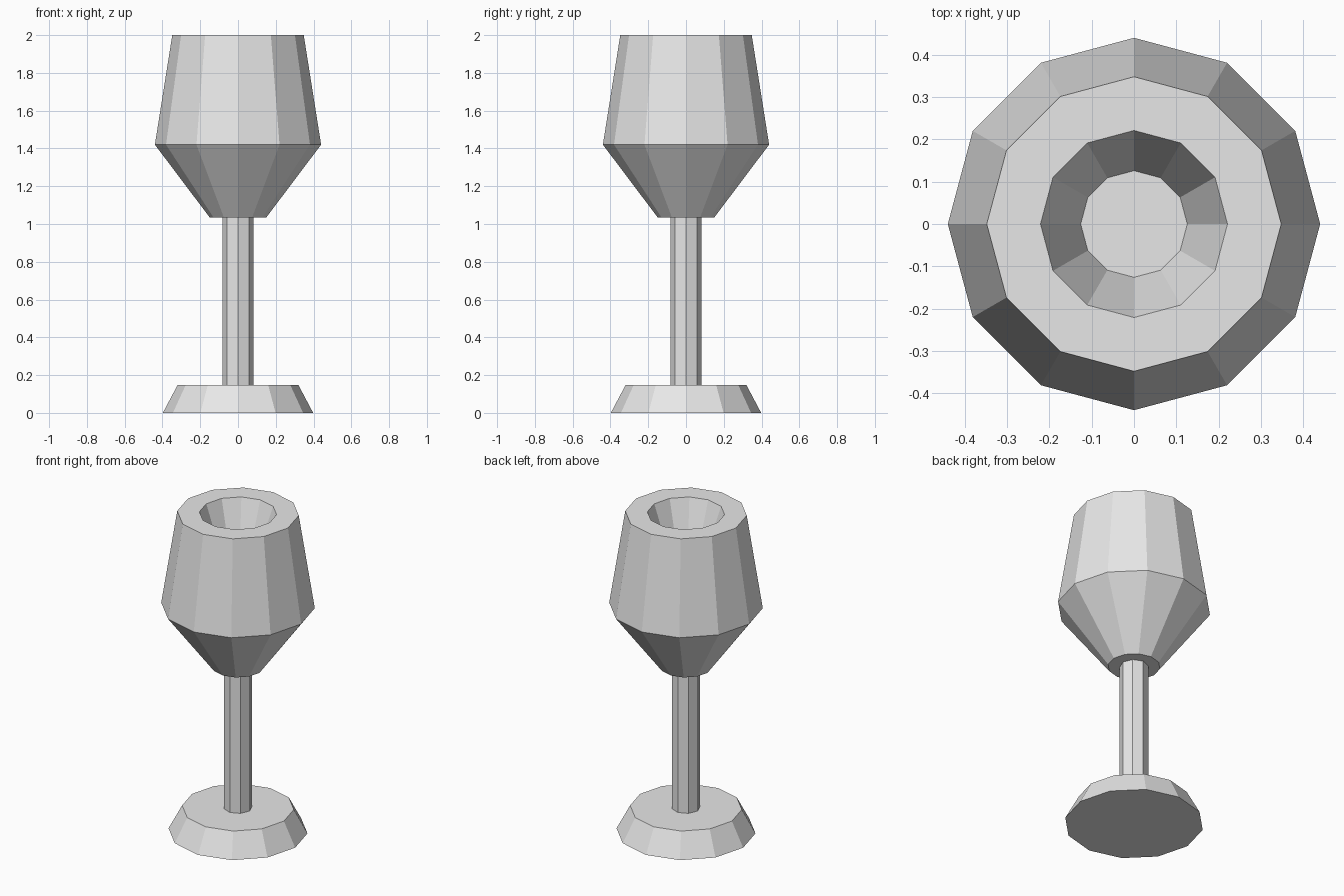
import bpy
import bmesh
from math import cos, sin, tau

cube = bpy.data.objects.get("Cube")
if cube:
    bpy.data.objects.remove(cube, do_unlink=True)

# Single plain grey
GREY = (0.8, 0.8, 0.8, 1.0)
grey = bpy.data.materials.new("plain_grey")
grey.use_nodes = True
grey.diffuse_color = GREY
grey.node_tree.nodes["Principled BSDF"].inputs["Base Color"].default_value = GREY


def turned(name, sides, profile):
    """Flat-faced closed solid from (radius, height) rings, capped at both ends."""
    bm = bmesh.new()
    rings = [[bm.verts.new((r * cos(tau * i / sides), r * sin(tau * i / sides), z))
              for i in range(sides)] for r, z in profile]
    for low, high in zip(rings, rings[1:]):
        for i in range(sides):
            j = (i + 1) % sides
            bm.faces.new((low[i], low[j], high[j], high[i]))
    bm.faces.new(rings[0][::-1])
    bm.faces.new(rings[-1])
    bmesh.ops.recalc_face_normals(bm, faces=bm.faces)
    mesh = bpy.data.meshes.new(name)
    bm.to_mesh(mesh)
    bm.free()
    mesh.materials.append(grey)
    obj = bpy.data.objects.new(name, mesh)
    bpy.context.collection.objects.link(obj)
    return obj


# Foot, stem, and bowl with a thick rim and tapered hollow
turned("foot", 12, [(0.398, 0), (0.32, 0.147)])
turned("stem", 8, [(0.082, 0.14), (0.082, 1.04)])
turned("bowl", 12, [(0.15, 1.035), (0.44, 1.42), (0.348, 2.0),
                    (0.221, 2.0), (0.126, 1.73)])
